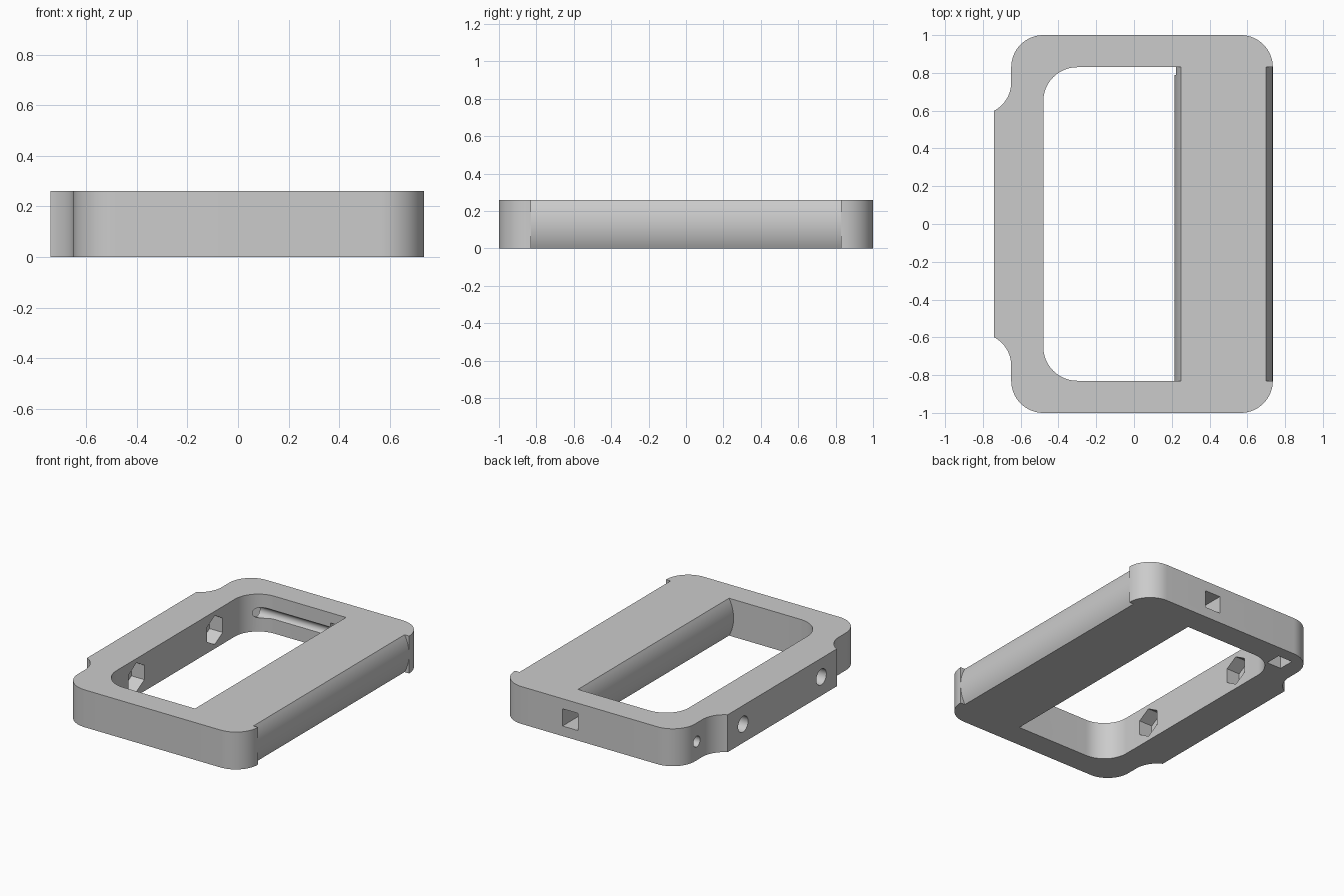
import bpy, bmesh, math
from mathutils import Matrix, Vector

cube = bpy.data.objects.get("Cube")
if cube:
    bpy.data.objects.remove(cube, do_unlink=True)

H = 0.26          # body height
MID = H / 2       # height of all drilled holes
OPEN_Y = 0.83     # half length of the opening

grey = bpy.data.materials.new("plain_grey")
grey.use_nodes = True
colour = (0.6, 0.6, 0.6, 1)
grey.diffuse_color = colour
grey.node_tree.nodes["Principled BSDF"].inputs["Base Color"].default_value = colour


def arc(cx, cy, r, a0, a1, n=16):
    angles = [math.radians(a0 + (a1 - a0) * i / n) for i in range(n + 1)]
    return [(cx + r * math.cos(a), cy + r * math.sin(a)) for a in angles]


def prism(name, profile, to_3d, vector):
    """Extrude a flat profile, placed by to_3d(u, v), along a vector."""
    bm = bmesh.new()
    face = bm.faces.new([bm.verts.new(to_3d(u, v)) for u, v in profile])
    new = bmesh.ops.extrude_face_region(bm, geom=[face])["geom"]
    bmesh.ops.translate(bm, vec=Vector(vector),
                        verts=[g for g in new if isinstance(g, bmesh.types.BMVert)])
    bmesh.ops.recalc_face_normals(bm, faces=bm.faces)
    return make_object(name, bm)


def make_object(name, bm):
    mesh = bpy.data.meshes.new(name)
    bm.to_mesh(mesh)
    bm.free()
    mesh.materials.append(grey)
    obj = bpy.data.objects.new(name, mesh)
    bpy.context.collection.objects.link(obj)
    return obj


def box(name, lo, hi):
    bm = bmesh.new()
    lo, hi = Vector(lo), Vector(hi)
    size = Matrix.Diagonal((*(hi - lo), 1))
    bmesh.ops.create_cube(bm, size=1, matrix=Matrix.Translation((lo + hi) / 2) @ size)
    return make_object(name, bm)


def rod_x(name, x0, x1, y, r, sides):
    """Bar along x with a corner pointing up."""
    ring = arc(y, MID, r, 90, 450, sides)[:-1]
    return prism(name, ring, lambda u, v: (x0, u, v), (x1 - x0, 0, 0))


def combine(target, other, operation):
    mod = target.modifiers.new(other.name, 'BOOLEAN')
    mod.operation, mod.solver, mod.object = operation, 'EXACT', other
    bpy.context.view_layer.objects.active = target
    bpy.ops.object.modifier_apply(modifier=mod.name)
    bpy.data.objects.remove(other, do_unlink=True)


# C-shaped frame: upper half of the outline, mirrored for the lower half
half = [(0.735, OPEN_Y)]
half += arc(0.565, OPEN_Y, 0.17, 0, 90)[1:]
half += arc(-0.48, OPEN_Y, 0.17, 90, 180)
half += arc(-0.82, 0.75, 0.17, 0, -62)
inner = arc(-0.30, OPEN_Y - 0.18, 0.18, 90, 180)
outline = half + [(x, -y) for x, y in reversed(half)]
outline += [(x, -y) for x, y in inner] + inner[::-1]
frame = prism("frame", outline, lambda u, v: (u, v, 0), (0, 0, H))

# Wide bar with bulging long edges
sag = 0.035
radius = (MID ** 2 + sag ** 2) / (2 * sag)
spread = math.degrees(math.asin(MID / radius))
bar_profile = arc(0.735 - radius, MID, radius, -spread, spread)
bar_profile += arc(0.215 + radius, MID, radius, 180 - spread, 180 + spread)
length = OPEN_Y + 0.002
bar = prism("bar", bar_profile, lambda u, v: (u, -length, v), (0, 2 * length, 0))
combine(frame, bar, 'UNION')

# Two bolt holes with hexagonal nut pockets
for y in (-0.43, 0.43):
    combine(frame, rod_x("bolt_hole", -0.9, -0.4, y, 0.055, 32), 'DIFFERENCE')
    combine(frame, rod_x("nut_pocket", -0.58, -0.4, y, 0.1, 6), 'DIFFERENCE')

# Long channel breaking through the inner wall, and its two square pockets
combine(frame, rod_x("channel", -0.75, 0.19, 0.81, 0.037, 24), 'DIFFERENCE')
combine(frame, box("side_pocket", (0.13, 0.79, 0.07), (0.25, 1.1, 0.19)), 'DIFFERENCE')
combine(frame, box("bottom_pocket", (-0.535, 0.805, -0.1), (-0.425, 0.915, 0.19)), 'DIFFERENCE')

# Smooth rounded walls, crisp edges
bpy.ops.object.select_all(action='DESELECT')
frame.select_set(True)
bpy.context.view_layer.objects.active = frame
bpy.ops.object.shade_smooth_by_angle(angle=math.radians(25))
